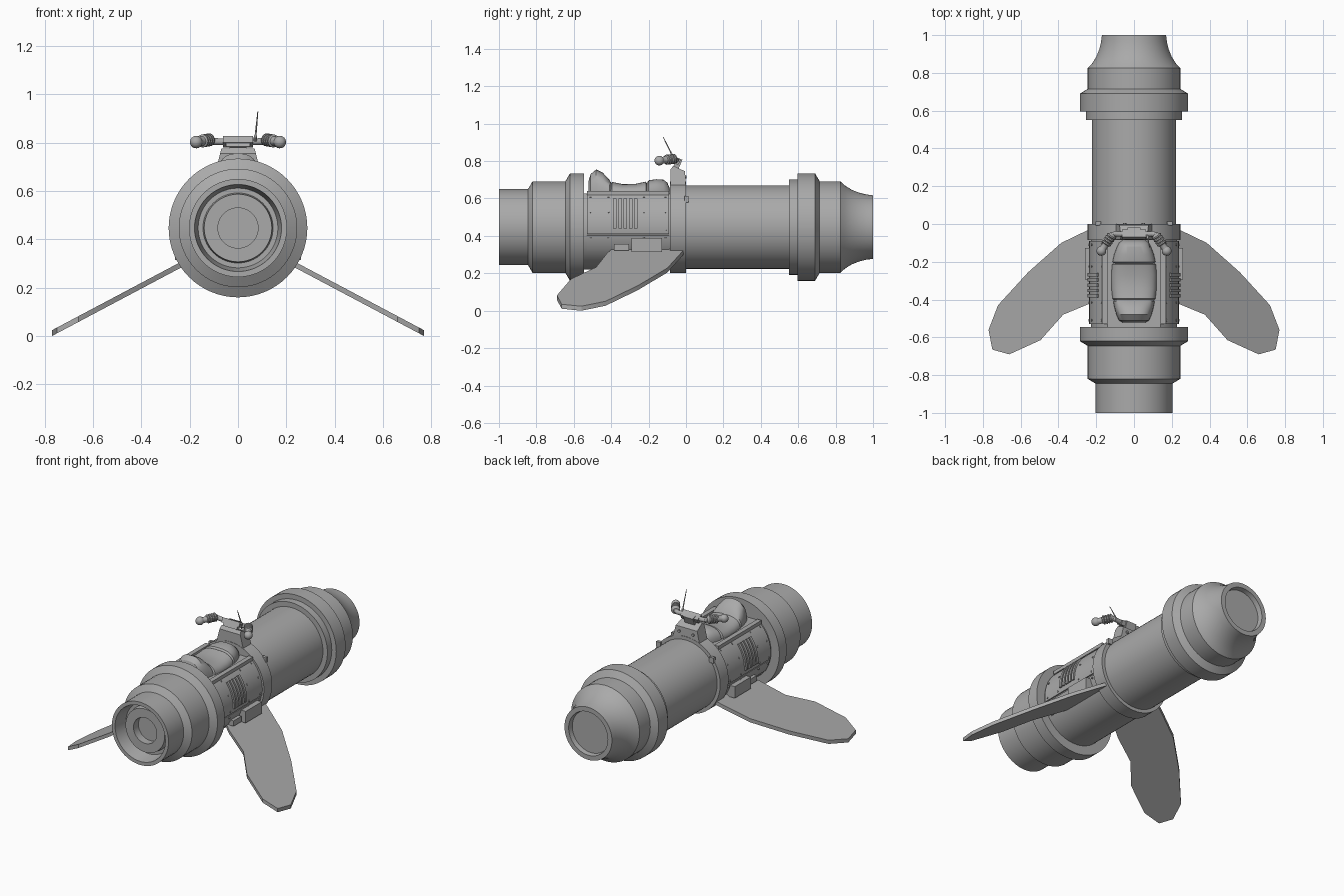
import bpy, bmesh
from math import sin, cos, pi, radians
from mathutils import Vector, Matrix

if "Cube" in bpy.data.objects:
    bpy.data.objects.remove(bpy.data.objects["Cube"])

AXIS_Z = 0.447
parts = []

grey = bpy.data.materials.new("plain grey")
grey.use_nodes = True
GREY = (0.4, 0.4, 0.4, 1)
grey.diffuse_color = GREY
grey.node_tree.nodes["Principled BSDF"].inputs["Base Color"].default_value = GREY


def finish(name, bm, mirror=False):
    bmesh.ops.recalc_face_normals(bm, faces=bm.faces)
    mesh = bpy.data.meshes.new(name)
    bm.to_mesh(mesh)
    bm.free()
    mesh.materials.append(grey)
    obj = bpy.data.objects.new(name, mesh)
    bpy.context.collection.objects.link(obj)
    if mirror:
        obj.modifiers.new("Mirror", 'MIRROR').use_mirror_merge = False
    parts.append(obj)
    return obj


def loft(bm, rings):
    """Skin closed rings of points and cap both ends."""
    loops = [[bm.verts.new(p) for p in ring] for ring in rings]
    n = len(loops[0])
    for a, b in zip(loops, loops[1:]):
        for i in range(n):
            j = (i + 1) % n
            bm.faces.new((a[i], a[j], b[j], b[i]))
    bm.faces.new(loops[0])
    bm.faces.new(loops[-1])


def lathe(bm, profile, origin, direction, sides=64):
    """Revolve (distance, radius) pairs about a line."""
    origin = Vector(origin)
    turn = Vector(direction).to_track_quat('Z', 'Y')
    loft(bm, [[origin + turn @ Vector((r * cos(2 * pi * i / sides),
                                       r * sin(2 * pi * i / sides), t))
               for i in range(sides)] for t, r in profile])


def turned(name, profile):
    bm = bmesh.new()
    lathe(bm, profile, (0, 0, AXIS_Z), (0, 1, 0))
    return finish(name, bm)


def prism(bm, points, a, b, place):
    loft(bm, [[place(u, v, w) for u, v in points] for w in (a, b)])


def along_y(x, z, y):
    return (x, y, z)


def along_x(y, z, x):
    return (x, y, z)


def arc(r, a0, a1, n=24):
    """Points around the hull axis, angles in degrees from the top."""
    angles = [radians(a0 + (a1 - a0) * i / n) for i in range(n + 1)]
    return [(r * sin(a), AXIS_Z + r * cos(a)) for a in angles]


def arc_plate(bm, a0, a1, r0, r1, y0, y1):
    prism(bm, arc(r0, a0, a1) + arc(r1, a1, a0), y0, y1, along_y)


def box(bm, center, size, tilt=0):
    m = Matrix.Translation(center) @ Matrix.Rotation(tilt, 4, 'X') @ Matrix.Diagonal((*size, 1))
    bmesh.ops.create_cube(bm, size=1, matrix=m)


# Turned engine body
turned("front_intake", [
    (-0.9, 0.06), (-0.9, 0.083), (-0.95, 0.083), (-0.95, 0.14), (-0.91, 0.145),
    (-0.91, 0.165), (-1, 0.18), (-1, 0.203), (-0.845, 0.203), (-0.82, 0.245),
    (-0.645, 0.245), (-0.62, 0.287), (-0.545, 0.287), (-0.545, 0.2)])
turned("rear_tube", [(-0.01, 0.2), (-0.01, 0.223), (0.56, 0.223), (0.56, 0.2)])
turned("rear_nozzle", [
    (0.55, 0.2), (0.55, 0.255), (0.595, 0.255), (0.595, 0.287), (0.69, 0.287),
    (0.715, 0.245), (0.825, 0.245), (0.85, 0.222), (0.885, 0.2), (0.925, 0.184),
    (0.965, 0.174), (1, 0.17), (1, 0.14), (0.97, 0.135)])
turned("collar", [(-0.085, 0.2), (-0.085, 0.245), (0, 0.245), (0, 0.2)])

# Cockpit hull with flat deck
bm = bmesh.new()
prism(bm, arc(0.228, 38, 322, 60), -0.55, -0.08, along_y)
finish("cockpit_hull", bm)

# Side panels, rivets and vents
bm = bmesh.new()
arc_plate(bm, 42, 99, 0.22, 0.237, -0.53, -0.09)
arc_plate(bm, 101, 122, 0.22, 0.234, -0.53, -0.09)
finish("side_panels", bm, True)

bm = bmesh.new()
for y in (-0.51, -0.415, -0.225, -0.11):
    for deg in (47, 70, 95, 105):
        a = radians(deg)
        d = Vector((sin(a), 0, cos(a)))
        lathe(bm, [(0.225, 0.006), (0.241, 0.006)], (0, y, AXIS_Z), d, 8)
finish("rivets", bm, True)

bm = bmesh.new()
for i in range(5):
    y = -0.38 + i * 0.028
    arc_plate(bm, 52, 92, 0.225, 0.247, y - 0.009, y + 0.009)
finish("side_vents", bm, True)

# Saddle rails, fin mounts and collar clips
bm = bmesh.new()
box(bm, (0.155, -0.31, 0.63), (0.03, 0.44, 0.022))
finish("saddle_rails", bm, True)

bm = bmesh.new()
box(bm, (0.23, -0.21, 0.352), (0.06, 0.165, 0.075))
box(bm, (0.22, -0.345, 0.34), (0.035, 0.08, 0.035))
finish("fin_mounts", bm, True)

bm = bmesh.new()
box(bm, (0.19, 0.003, 0.595), (0.03, 0.02, 0.035))
finish("collar_clips", bm, True)

# Swept fins
outline = [(0.17, 0), (0.24, -0.03), (0.385, -0.1), (0.56, -0.255), (0.72, -0.43),
           (0.77, -0.56), (0.75, -0.665), (0.66, -0.69), (0.495, -0.615),
           (0.375, -0.48), (0.23, -0.42), (0.17, -0.38)]
bm = bmesh.new()
prism(bm, outline, -0.012, 0.012, lambda x, y, w: (x, y, 0.42 - 0.53 * x + w))
finish("fins", bm, True)

# Padded saddle in three cushions: (y, half width, top)
cushions = [
    [(-0.522, 0.06, 0.69), (-0.51, 0.08, 0.73), (-0.48, 0.093, 0.755),
     (-0.445, 0.103, 0.738), (-0.41, 0.11, 0.7), (-0.395, 0.1, 0.675)],
    [(-0.41, 0.1, 0.67), (-0.395, 0.114, 0.688), (-0.34, 0.12, 0.677),
     (-0.27, 0.121, 0.678), (-0.215, 0.116, 0.69), (-0.2, 0.1, 0.67)],
    [(-0.215, 0.1, 0.675), (-0.2, 0.114, 0.697), (-0.16, 0.105, 0.703),
     (-0.12, 0.09, 0.7), (-0.1, 0.08, 0.685), (-0.085, 0.06, 0.65)]]
bm = bmesh.new()
for rows in cushions:
    rings = []
    for y, half, top in rows:
        ring = []
        for i in range(25):
            a = pi * i / 24
            c, s = cos(a), sin(a)
            ring.append((half * abs(c) ** 0.75 * (1 if c > 0 else -1), y,
                         0.615 + (top - 0.615) * s ** 0.75 if s > 1e-6 else 0.615))
        rings.append(ring)
    loft(bm, rings)
finish("saddle", bm)

# Steering console
side = [(-0.083, 0.65), (-0.083, 0.755), (-0.068, 0.775), (-0.005, 0.745), (0, 0.65)]
bm = bmesh.new()
prism(bm, side, -1, 1, lambda y, z, s: (s * (0.088 - 0.25 * (z - 0.7)), y, z))
for x in (-0.05, 0.05):
    lathe(bm, [(-0.01, 0.009), (0.006, 0.009)], (x, -0.002, 0.715), (0, 1, 0), 12)
finish("console", bm)

bm = bmesh.new()
box(bm, (0, -0.045, 0.785), (0.07, 0.03, 0.06), -0.4)
box(bm, (0, -0.055, 0.803), (0.125, 0.045, 0.03), -0.5)
box(bm, (0, -0.076, 0.795), (0.1, 0.006, 0.03), -0.5)
finish("instrument_panel", bm)

# Handlebars with ribbed grips
grip_start = Vector((0.118, -0.062, 0.812))
grip_dir = Vector((0.058, -0.085, -0.01)).normalized()
bm = bmesh.new()
elbow = [Vector((0.05, -0.055, 0.803)), Vector((0.1, -0.052, 0.805)), grip_start]
for a, b in zip(elbow, elbow[1:]):
    d = b - a
    lathe(bm, [(0, 0.014), (d.length + 0.006, 0.014)], a, d, 16)
finish("handlebar_tubes", bm, True)

bm = bmesh.new()
profile = [(-0.012, 0.012)]
for i in range(4):
    t = i * 0.015
    profile += [(t - 0.004, 0.02), (t, 0.027), (t + 0.007, 0.027), (t + 0.011, 0.02)]
profile += [(0.064, 0.018), (0.074, 0.018)]
for i in range(9):
    a = pi * (0.75 - 0.72 * i / 8)
    profile.append((0.098 - 0.026 * cos(a), 0.026 * sin(a)) if a < 0 else
                   (0.098 + 0.026 * cos(a), 0.026 * sin(a)))
lathe(bm, profile, grip_start, grip_dir, 20)
finish("hand_grips", bm, True)

# Whip antenna
bm = bmesh.new()
foot, tip = Vector((0.07, -0.058, 0.8)), Vector((0.082, -0.122, 0.928))
d = tip - foot
lathe(bm, [(0, 0.008), (0.03, 0.007), (0.035, 0.004), (d.length, 0.002)], foot, d, 10)
finish("antenna", bm)

# Smooth rounded surfaces, keep edges sharp
bpy.ops.object.select_all(action='DESELECT')
for obj in parts:
    obj.select_set(True)
bpy.context.view_layer.objects.active = parts[0]
bpy.ops.object.shade_smooth_by_angle(angle=radians(30))
